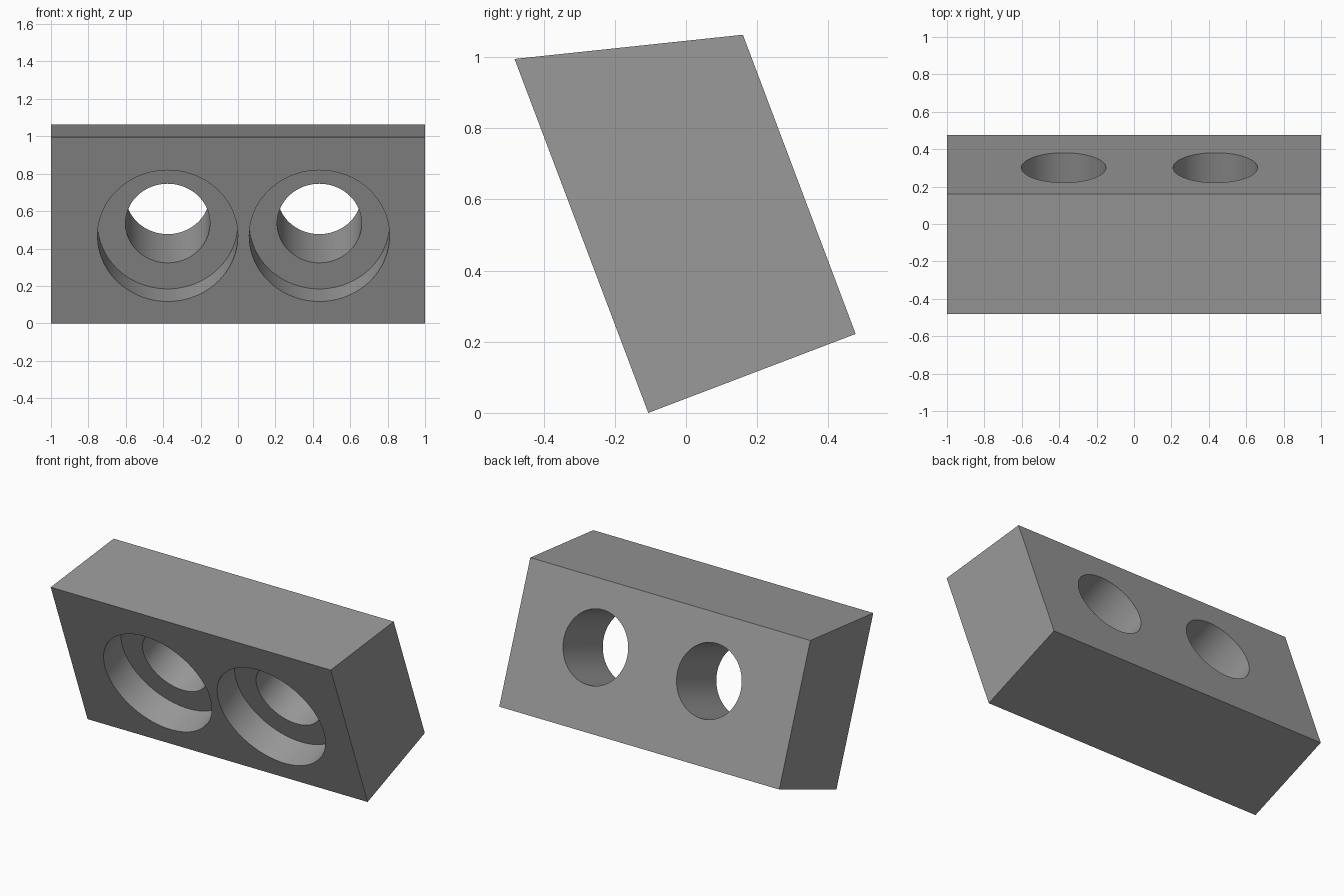
import bpy, bmesh, math
from mathutils import Vector, Matrix

if "Cube" in bpy.data.objects:
    bpy.data.objects.remove(bpy.data.objects["Cube"])

# Block cross-section in (y, z); the front face leans forward
SECTION = [(-0.106, 0.0), (0.477, 0.222), (0.16, 1.063), (-0.482, 0.995)]
up = Vector((0, -0.376, 0.995)).normalized()      # up along the front face
inward = Vector((0, up.z, -up.y))                 # into the block
foot = Vector((0, -0.106, 0.0))
THICK = 0.624

grey = bpy.data.materials.new("grey")
grey.diffuse_color = (0.32, 0.32, 0.32, 1)
grey.use_nodes = True
grey.node_tree.nodes["Principled BSDF"].inputs["Base Color"].default_value = grey.diffuse_color


def make_object(name, bm):
    bmesh.ops.recalc_face_normals(bm, faces=bm.faces)
    mesh = bpy.data.meshes.new(name)
    bm.to_mesh(mesh)
    bm.free()
    mesh.materials.append(grey)
    ob = bpy.data.objects.new(name, mesh)
    bpy.context.collection.objects.link(ob)
    return ob


def drill(name, x, radius, start, end):
    """Cylinder cutter along the inward axis, between two depths."""
    bm = bmesh.new()
    centre = foot + up * 0.5 + inward * (start + end) / 2 + Vector((x, 0, 0))
    turn = inward.to_track_quat('Z', 'Y').to_matrix().to_4x4()
    bmesh.ops.create_cone(bm, cap_ends=True, segments=96, radius1=radius,
                          radius2=radius, depth=end - start,
                          matrix=Matrix.Translation(centre) @ turn)
    ob = make_object(name, bm)
    ob.hide_render = True
    return ob


# Block: section extruded along x
bm = bmesh.new()
face = bm.faces.new([bm.verts.new((-1, y, z)) for y, z in SECTION])
ext = bmesh.ops.extrude_face_region(bm, geom=[face])
bmesh.ops.translate(bm, vec=(2, 0, 0),
                    verts=[v for v in ext["geom"] if isinstance(v, bmesh.types.BMVert)])
block = make_object("block", bm)

# Counterbored through holes
cutters = []
for side, x in (("left", -0.376), ("right", 0.435)):
    cutters.append(drill(side + "_counterbore_cutter", x, 0.375, -0.1, 0.19))
    cutters.append(drill(side + "_hole_cutter", x, 0.226, 0.1, THICK + 0.1))

bpy.context.view_layer.objects.active = block
block.select_set(True)
for cutter in cutters:
    mod = block.modifiers.new(cutter.name, 'BOOLEAN')
    mod.operation = 'DIFFERENCE'
    mod.solver = 'EXACT'
    mod.object = cutter
    bpy.ops.object.modifier_apply(modifier=mod.name)
for cutter in cutters:
    bpy.data.objects.remove(cutter)

# Smooth bores with sharp rims
bpy.ops.object.shade_smooth_by_angle(angle=math.radians(30))
